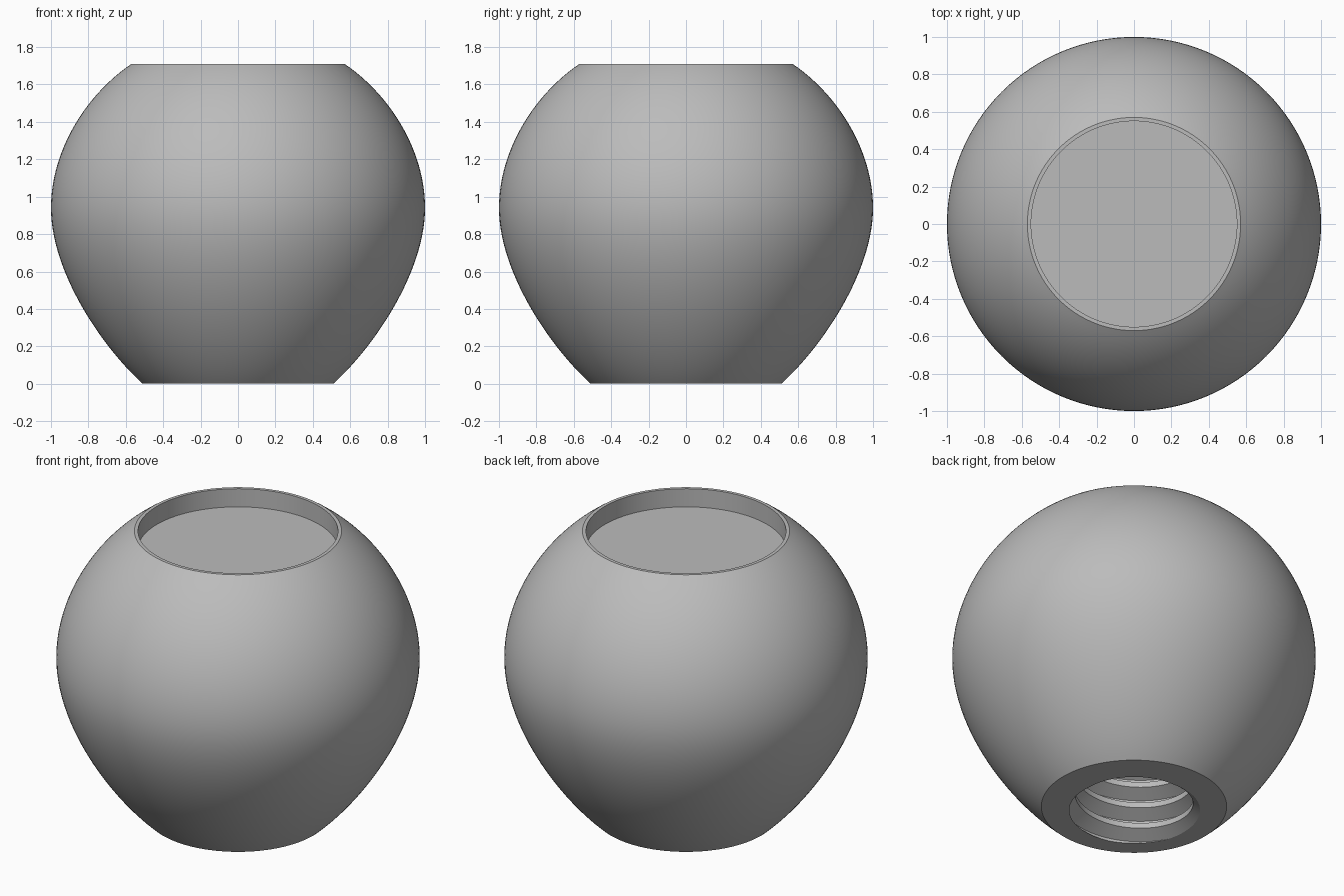
import bpy, bmesh, math
from mathutils import Vector
from mathutils.geometry import interpolate_bezier

cube = bpy.data.objects.get("Cube")
if cube:
    bpy.data.objects.remove(cube, do_unlink=True)

SEG = 128
TURN = 2 * math.pi

grey = bpy.data.materials.new("satin_grey")
grey.use_nodes = True
colour = (0.5, 0.5, 0.5, 1)
grey.diffuse_color = colour
grey.node_tree.nodes["Principled BSDF"].inputs["Base Color"].default_value = colour


def curve(points, steps):
    return [(p.x, p.y) for p in interpolate_bezier(*[Vector(p) for p in points], steps)]


def column_grid(bm, rows):
    """Skin rows of (radius, height) functions of angle into a turned surface."""
    grid = []
    for row in rows:
        ring = []
        for i in range(SEG + 1):
            a = TURN * i / SEG
            r, z = row(a)
            ring.append(bm.verts.new((r * math.cos(a), r * math.sin(a), z)))
        grid.append(ring)
    for low, high in zip(grid, grid[1:]):
        for i in range(SEG):
            bm.faces.new((low[i], low[i + 1], high[i + 1], high[i]))


def finish(bm, name, angle):
    bmesh.ops.remove_doubles(bm, verts=bm.verts, dist=1e-5)
    bmesh.ops.dissolve_degenerate(bm, edges=bm.edges, dist=1e-5)
    mesh = bpy.data.meshes.new(name)
    bm.to_mesh(mesh)
    bm.free()
    mesh.materials.append(grey)
    obj = bpy.data.objects.new(name, mesh)
    bpy.context.collection.objects.link(obj)
    bpy.ops.object.select_all(action='DESELECT')
    obj.select_set(True)
    bpy.context.view_layer.objects.active = obj
    bpy.ops.object.shade_smooth_by_angle(angle=math.radians(angle))
    return obj


# Threaded bore: one helical turn goes crest flat, flank, root flat, flank
PITCH, DEPTH, START = 0.13, 1.0, math.pi / 2
MINOR, MAJOR = 0.325, 0.405
STOPS = [(0, MINOR), (0.25, MINOR), (0.56, MAJOR), (0.69, MAJOR), (1, MINOR)]


def thread_radius(z, a):
    p = (z / PITCH - (a - START) / TURN) % 1
    for (p0, r0), (p1, r1) in zip(STOPS, STOPS[1:]):
        if p <= p1:
            return r0 + (r1 - r0) * (p - p0) / (p1 - p0)


def thread_row(turn, phase):
    def row(a):
        z = PITCH * (turn + phase + (a - START) / TURN)
        z = min(max(z, 0), DEPTH)
        return thread_radius(z, a), z
    return row


# Body: base ring, rounded side, rim and shallow top recess
TOP = 1.71
side = curve([(0.51, 0), (0.73, 0.2), (1, 0.6), (1, 0.94)], 28)
side += curve([(1, 0.94), (1, 1.24), (0.82, 1.54), (0.57, TOP)], 28)[1:]
profile = side + [(0.55, TOP), (0.55, TOP - 0.11), (0, TOP - 0.11)]
bm = bmesh.new()
rows = [lambda a: (thread_radius(0, a), 0)]
rows += [lambda a, p=p: p for p in profile]
column_grid(bm, rows)
finish(bm, "knob_body", 30)

# Bore wall with its closed end, facing inwards
bm = bmesh.new()
turns = int(DEPTH / PITCH) + 2
rows = [thread_row(t, p) for t in range(-1, turns) for p, _ in STOPS[:-1]]
rows.append(lambda a: (0, DEPTH))
column_grid(bm, rows)
bmesh.ops.reverse_faces(bm, faces=bm.faces)
finish(bm, "threaded_bore", 25)
